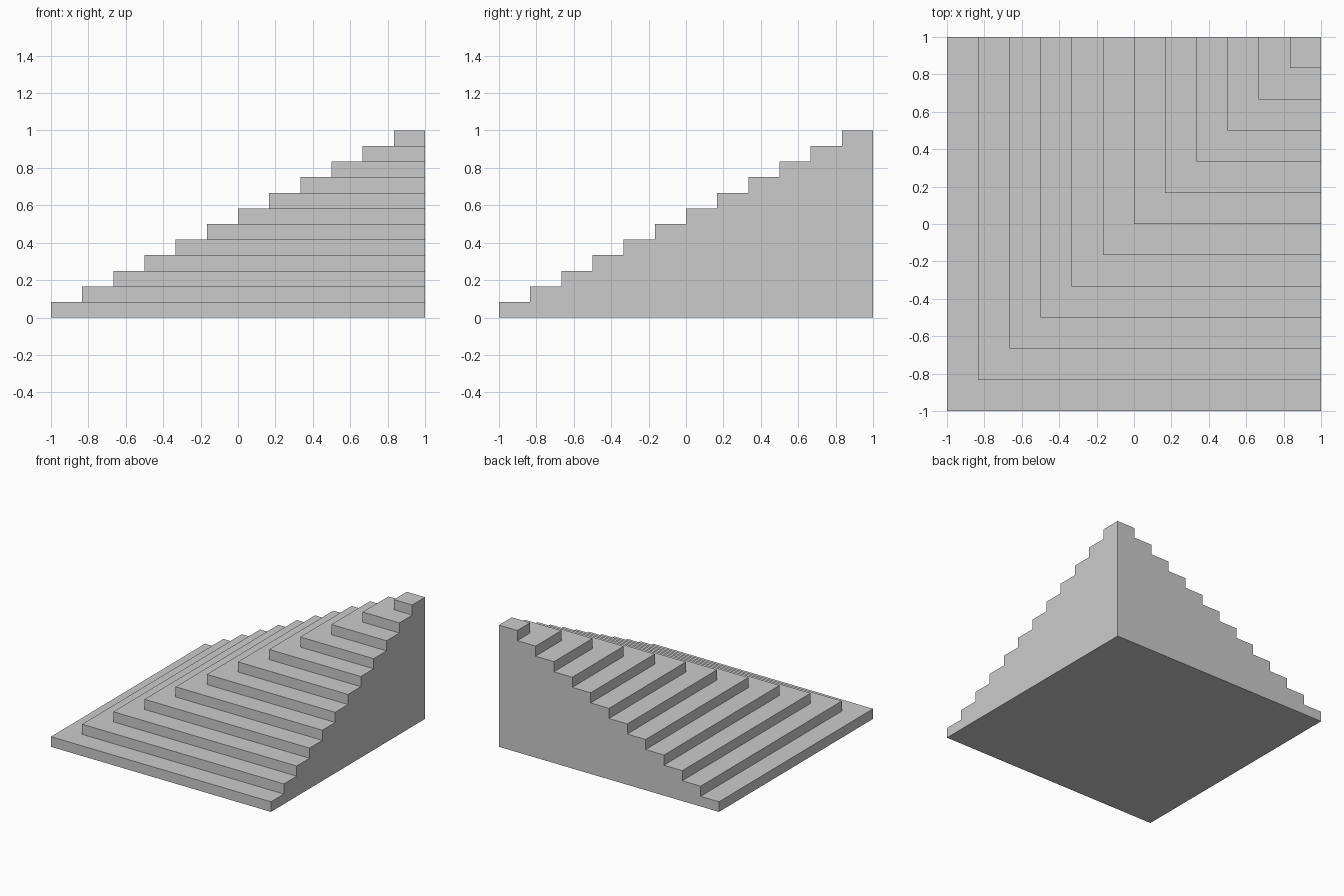
import bpy
import bmesh

if "Cube" in bpy.data.objects:
    bpy.data.objects.remove(bpy.data.objects["Cube"])

STEPS = 12
RUN = 2.0 / STEPS
RISE = 1.0 / STEPS

bm = bmesh.new()


def step_edge(a, z):
    """Back-left, corner and front-right points of a step outline."""
    return [bm.verts.new(p) for p in ((a, 1, z), (a, a, z), (1, a, z))]


# Lower and upper outline of each step's riser
lower = [step_edge(-1 + i * RUN, i * RISE) for i in range(STEPS)]
upper = [step_edge(-1 + i * RUN, (i + 1) * RISE) for i in range(STEPS)]
base_corner = bm.verts.new((1, 1, 0))
top_corner = bm.verts.new((1, 1, 1))

# Risers on the left and front sides
for lo, up in zip(lower, upper):
    for k in range(2):
        bm.faces.new((lo[k], lo[k + 1], up[k + 1], up[k]))

# L-shaped treads, then the square top landing
for i in range(STEPS - 1):
    bm.faces.new(upper[i] + lower[i + 1][::-1])
bm.faces.new(upper[-1] + [top_corner])

# Flat stepped walls at the back (k = 0) and right (k = 2)
for k in (0, 2):
    profile = [v[k] for pair in zip(lower, upper) for v in pair]
    bm.faces.new(profile + [top_corner, base_corner])

# Underside
bm.faces.new(lower[0] + [base_corner])

bmesh.ops.recalc_face_normals(bm, faces=bm.faces)
# Clean triangulation of the concave faces
bmesh.ops.triangulate(bm, faces=[f for f in bm.faces if len(f.verts) > 4],
                      ngon_method='EAR_CLIP')

mesh = bpy.data.meshes.new("corner_stairs")
bm.to_mesh(mesh)
bm.free()
stairs = bpy.data.objects.new("corner_stairs", mesh)
bpy.context.collection.objects.link(stairs)
